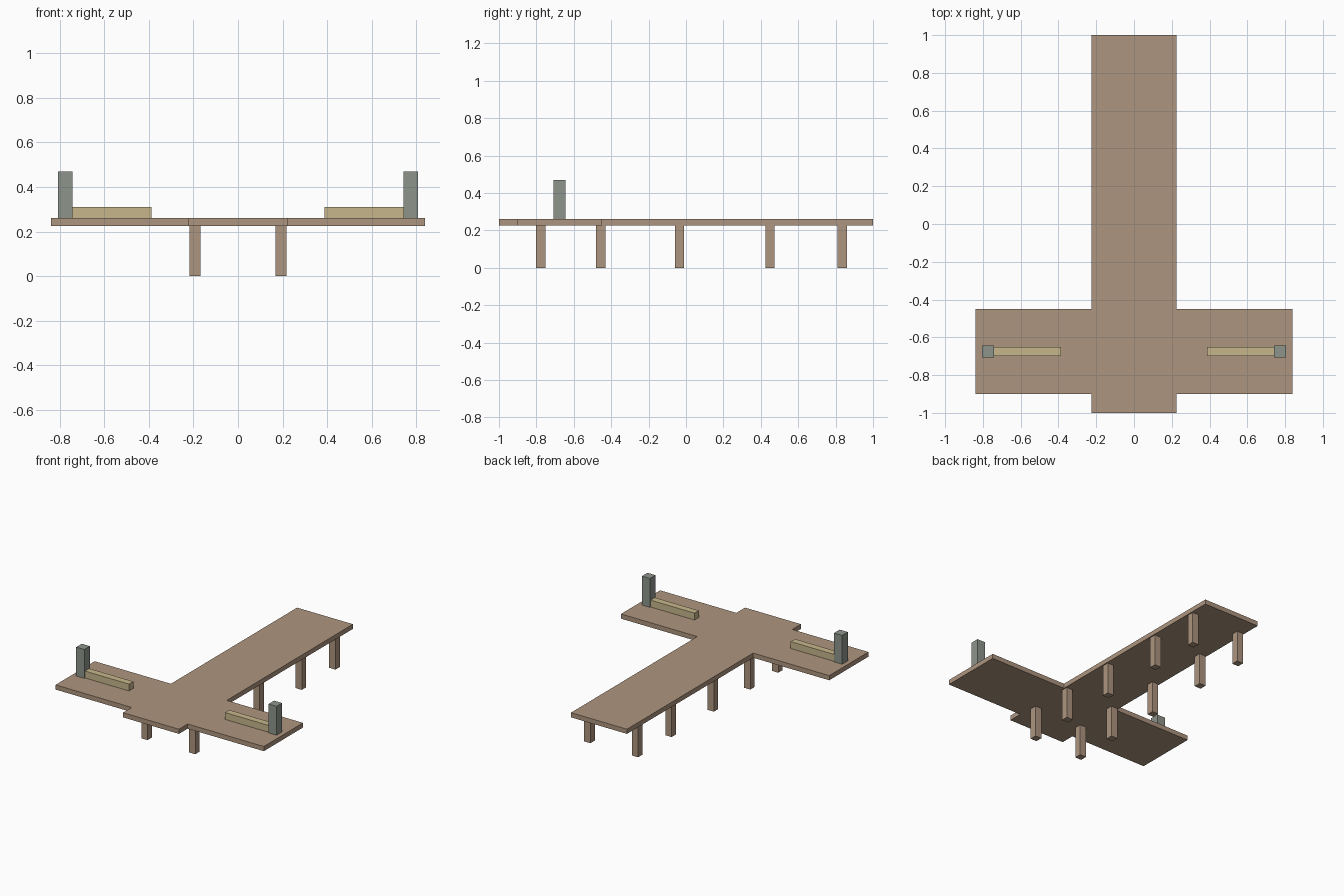
import bpy
import bmesh

cube = bpy.data.objects.get("Cube")
if cube:
    bpy.data.objects.remove(cube, do_unlink=True)


def material(name, colour):
    mat = bpy.data.materials.new(name)
    mat.use_nodes = True
    mat.diffuse_color = (*colour, 1)
    mat.node_tree.nodes["Principled BSDF"].inputs["Base Color"].default_value = (*colour, 1)
    return mat


wood = material("brown wood", (0.42, 0.30, 0.21))
pale_wood = material("pale wood", (0.57, 0.47, 0.26))
stone = material("grey green", (0.27, 0.30, 0.26))


def prism(name, outline, bottom, top, mat):
    """Extrude a flat outline upwards into a solid."""
    bm = bmesh.new()
    face = bm.faces.new([bm.verts.new((x, y, bottom)) for x, y in outline])
    result = bmesh.ops.extrude_face_region(bm, geom=[face])
    raised = [v for v in result["geom"] if isinstance(v, bmesh.types.BMVert)]
    bmesh.ops.translate(bm, verts=raised, vec=(0, 0, top - bottom))
    bmesh.ops.recalc_face_normals(bm, faces=bm.faces)
    mesh = bpy.data.meshes.new(name)
    bm.to_mesh(mesh)
    bm.free()
    mesh.materials.append(mat)
    obj = bpy.data.objects.new(name, mesh)
    bpy.context.collection.objects.link(obj)
    return obj


def box(name, x, y, z, mat):
    corners = [(x[0], y[0]), (x[1], y[0]), (x[1], y[1]), (x[0], y[1])]
    return prism(name, corners, z[0], z[1], mat)


# Cross-shaped deck: long walkway with two side platforms
deck_bottom, deck_top = 0.226, 0.26
half_walk, half_span = 0.225, 0.838
right_half = [(half_walk, -1), (half_walk, -0.9), (half_span, -0.9),
              (half_span, -0.45), (half_walk, -0.45), (half_walk, 1)]
left_half = [(-x, y) for x, y in reversed(right_half)]
prism("deck", right_half + left_half, deck_bottom, deck_top, wood)

for side, s in (("left", 1), ("right", -1)):
    # Support legs under the walkway
    for i, y in enumerate((-0.776, -0.455, -0.035, 0.449, 0.835)):
        box(f"{side}_leg_{i + 1}", sorted((s * 0.167, s * 0.217)),
            (y - 0.025, y + 0.025), (0, deck_bottom), wood)

    # End post and low rail on each platform
    box(f"{side}_post", sorted((s * 0.741, s * 0.806)),
        (-0.708, -0.644), (deck_top, 0.47), stone)
    box(f"{side}_rail", sorted((s * 0.387, s * 0.741)),
        (-0.7, -0.651), (deck_top, 0.31), pale_wood)
